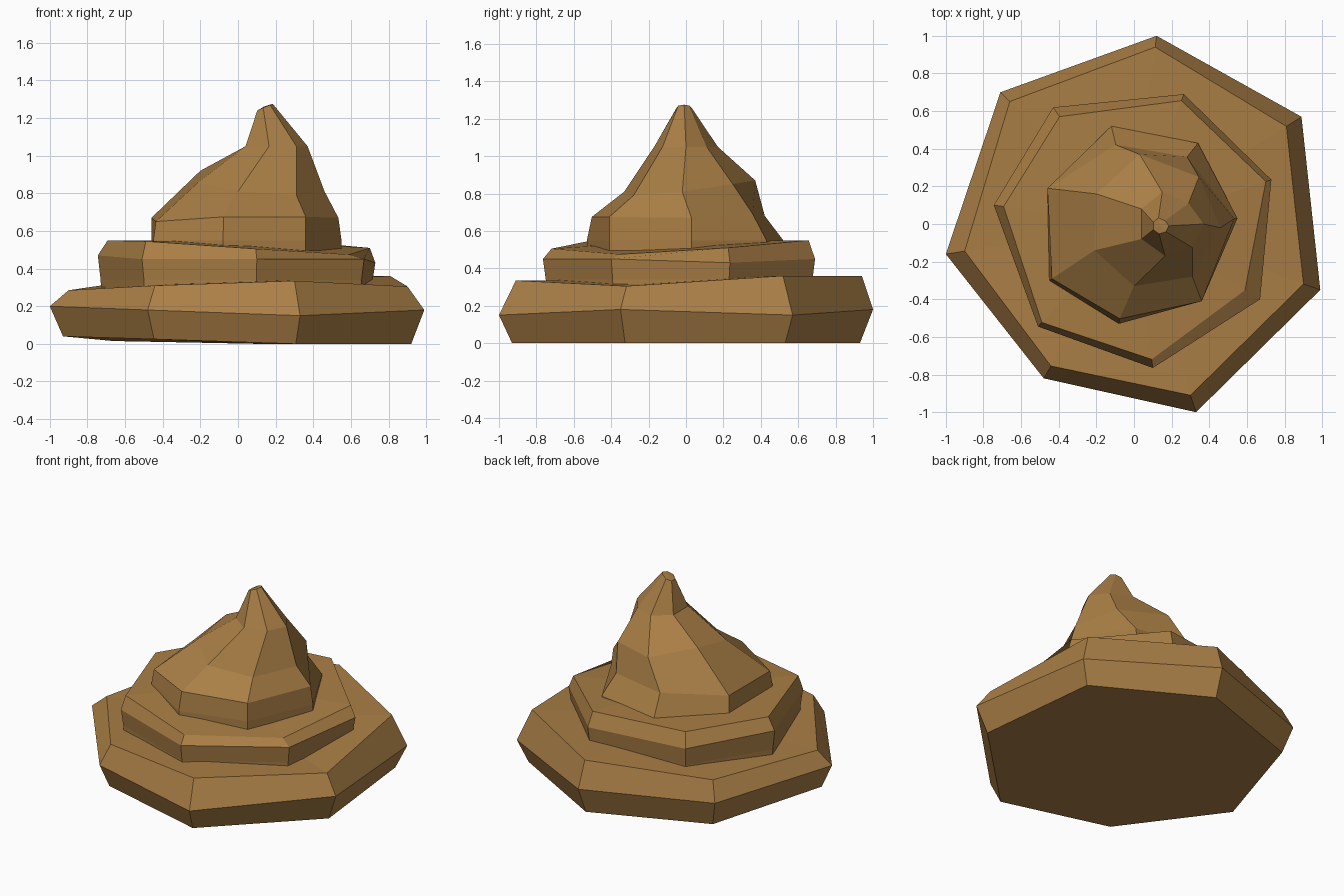
import bpy, bmesh
from mathutils import Vector

if "Cube" in bpy.data.objects:
    bpy.data.objects.remove(bpy.data.objects["Cube"])

brown = bpy.data.materials.new("caramel brown")
brown.diffuse_color = (0.40, 0.21, 0.06, 1)
brown.use_nodes = True
brown.node_tree.nodes["Principled BSDF"].inputs["Base Color"].default_value = brown.diffuse_color


def ring(outline, heights, scale=1.0):
    """Seven-sided loop: outline (x, y) scaled about the axis, with a height per corner."""
    n = len(outline)
    zs = heights if isinstance(heights, (list, tuple)) else [heights] * n
    ss = scale if isinstance(scale, (list, tuple)) else [scale] * n
    return [(x * s, y * s, z) for (x, y), z, s in zip(outline, zs, ss)]


def loft(name, rings, top):
    """Skin consecutive loops, close the bottom, and fan the top to one point."""
    bm = bmesh.new()
    loops = [[bm.verts.new(p) for p in r] for r in rings]
    n = len(loops[0])
    for a, b in zip(loops, loops[1:]):
        for i in range(n):
            j = (i + 1) % n
            bm.faces.new((a[i], a[j], b[j], b[i]))
    bm.faces.new(list(reversed(loops[0])))
    peak = bm.verts.new(top)
    for i in range(n):
        bm.faces.new((loops[-1][i], loops[-1][(i + 1) % n], peak))
    bmesh.ops.recalc_face_normals(bm, faces=bm.faces)
    mesh = bpy.data.meshes.new(name)
    bm.to_mesh(mesh)
    bm.free()
    mesh.materials.append(brown)
    obj = bpy.data.objects.new(name, mesh)
    bpy.context.collection.objects.link(obj)
    return obj


# Corners run counterclockwise from the left
# Bottom coil: widest at mid height, bevelled above and below
base = [(-1, -.16), (-.48, -.82), (.33, -1), (.99, -.35), (.89, .57), (.12, 1), (-.71, .70)]
loft("bottom_coil", [
    ring(base, [.04, .025, 0, 0, 0, 0, .015], .93),
    ring(base, [.20, .18, .15, .18, .15, .18, .19]),
    ring(base, [.285, .31, .335, .305, .36, .36, .32], [.9, .92, .91, .91, .91, .94, .93]),
], (0, 0, .34))

# Middle coil
mid = [(-.745, .10), (-.51, -.545), (.10, -.765), (.67, -.40), (.73, .235), (.265, .69), (-.43, .62)]
loft("middle_coil", [
    ring(mid, .27, .975),
    ring(mid, .34, .98),
    ring(mid, [.47, .45, .45, .45, .43, .45, .46]),
    ring(mid, [.55, .545, .505, .475, .51, .55, .55], [.93, .96, .94, .88, .96, .95, .92]),
], (0, 0, .55))

# Top swirl: short upright lip, then a twisted taper to the tip
lip = [(-.46, .19), (-.45, -.30), (-.08, -.53), (.36, -.41), (.55, .03), (.34, .43), (-.12, .52)]
shoulder = [(-.20, .16), (-.21, -.14), (0, -.33), (.31, -.28), (.46, -.02), (.345, .25), (.03, .37)]
neck = [(.04, .08), (.04, -.08), (.165, -.17), (.31, -.125), (.37, .0), (.29, .11), (.15, .17)]
tip = [(.14 + (x - .19) * .25, -.01 + y * .25) for x, y in neck]
loft("top_swirl", [
    ring(lip, .48),
    ring(lip, .55),
    ring(lip, [.67, .65, .675, .675, .67, .69, .68], [1, .97, .95, 1, .97, .83, .81]),
    ring(shoulder, [.92, .86, .81, .79, .81, .85, .87]),
    ring(neck, 1.05),
    ring(tip, [1.24, 1.24, 1.255, 1.27, 1.275, 1.27, 1.255]),
], (.14, -.01, 1.262))
